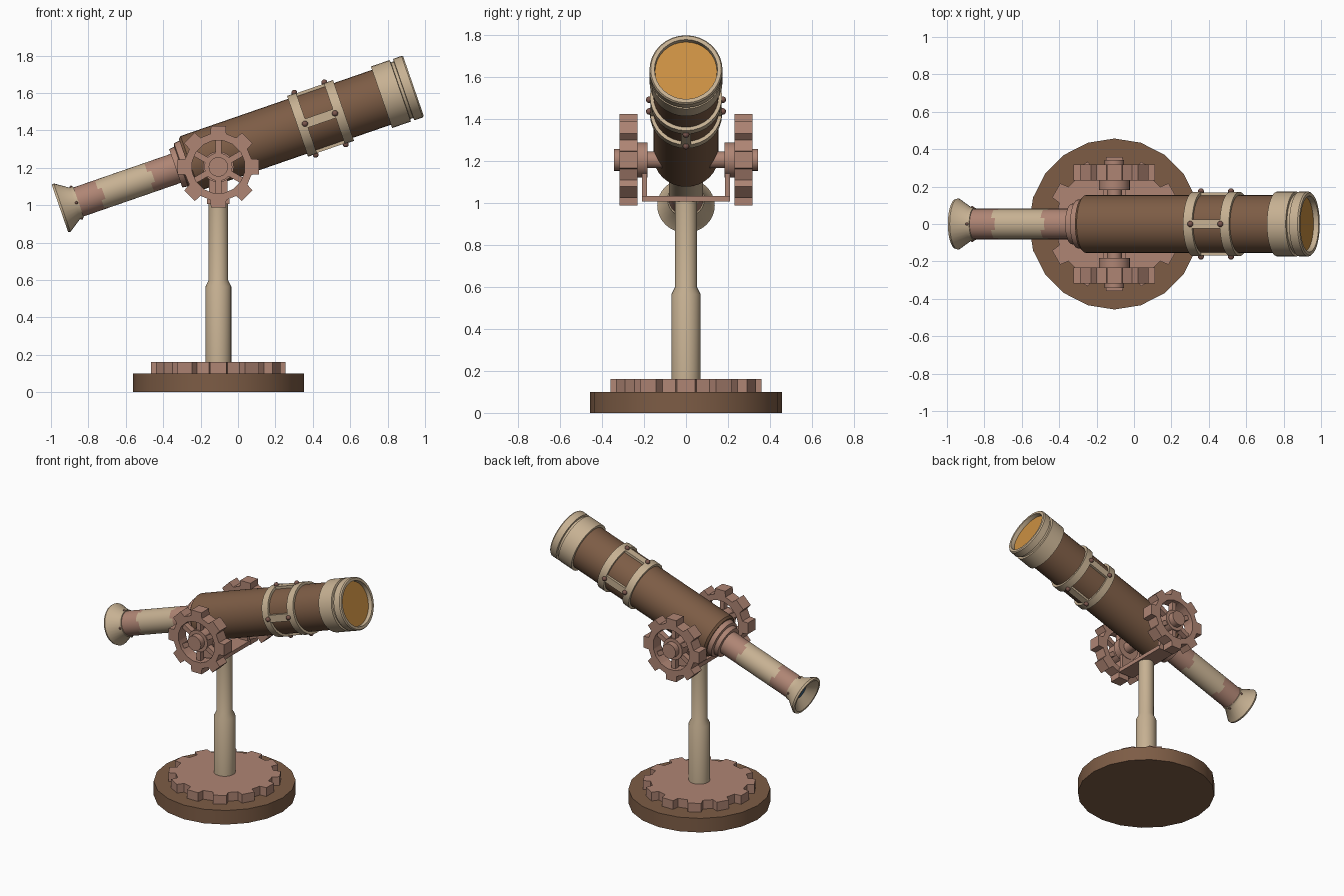
import bpy, bmesh, math
from mathutils import Matrix, Vector

if "Cube" in bpy.data.objects:
    bpy.data.objects.remove(bpy.data.objects["Cube"])

def material(name, rgb):
    m = bpy.data.materials.new(name)
    m.diffuse_color = (*rgb, 1)
    m.use_nodes = True
    m.node_tree.nodes["Principled BSDF"].inputs["Base Color"].default_value = m.diffuse_color
    return m

BROWN = material("dark_wood_brown", (0.205, 0.108, 0.060))
BEIGE = material("pale_brass", (0.57, 0.44, 0.29))
PINK = material("copper_pink", (0.43, 0.235, 0.175))
RIVET = material("dark_copper", (0.20, 0.095, 0.075))
AMBER = material("amber_glass", (0.60, 0.28, 0.055))
BLUE = material("blue_glass", (0.045, 0.13, 0.24))

CX, PIVOT_Z = -0.105, 1.205
# Optical axis: local z runs from the eyepiece to the front lens, local -x is up
AXIS = Matrix.Translation((-0.952, 0, 0.983)) @ Matrix.Rotation(math.radians(90 - 19.06), 4, 'Y')

def finish(name, bm, mats, matrix=Matrix(), angle=35):
    bmesh.ops.recalc_face_normals(bm, faces=bm.faces)
    bm.transform(matrix)
    me = bpy.data.meshes.new(name)
    bm.to_mesh(me)
    bm.free()
    for m in mats:
        me.materials.append(m)
    ob = bpy.data.objects.new(name, me)
    bpy.context.collection.objects.link(ob)
    bpy.ops.object.select_all(action='DESELECT')
    ob.select_set(True)
    bpy.context.view_layer.objects.active = ob
    bpy.ops.object.shade_smooth_by_angle(angle=math.radians(angle))
    return ob

def lathe(name, profile, mats, matrix=Matrix(), n=32, rule=None, closed=False):
    """Spin (radius, height) points round z; rule(angle, height) picks the material."""
    bm = bmesh.new()
    rings = []
    for r, z in profile:
        if r == 0:
            rings.append([bm.verts.new((0, 0, z))] * n)
        else:
            rings.append([bm.verts.new((r * math.cos(math.tau * i / n), r * math.sin(math.tau * i / n), z))
                          for i in range(n)])
    pairs = list(zip(rings, rings[1:])) + ([(rings[-1], rings[0])] if closed else [])
    for a, b in pairs:
        for i in range(n):
            j = (i + 1) % n
            quad = list(dict.fromkeys((a[i], a[j], b[j], b[i])))
            f = bm.faces.new(quad)
            if rule:
                c = f.calc_center_median()
                f.material_index = rule(math.atan2(c.y, c.x), c.z)
    return finish(name, bm, mats, matrix)

def rod(name, r, z0, z1, mat, matrix=Matrix(), n=24):
    return lathe(name, [(0, z0), (r, z0), (r, z1), (0, z1)], [mat], matrix, n)

def box(name, size, centre, mat, matrix=Matrix()):
    bm = bmesh.new()
    bmesh.ops.create_cube(bm, size=1, matrix=Matrix.Translation(centre) @ Matrix.Diagonal((*size, 1)))
    return finish(name, bm, [mat], matrix)

def gear(name, teeth, root, tip, hole, depth, mat, matrix):
    """Flat gear with trapezoid teeth, with an optional central hole."""
    bm = bmesh.new()
    outer, inner = [], []
    for t in range(teeth):
        for frac, r in ((-0.30, root), (-0.23, tip), (0.23, tip), (0.30, root)):
            a = math.tau * (t + frac) / teeth
            d = Vector((math.cos(a), math.sin(a), 0))
            outer.append(bm.verts.new(d * r))
            if hole:
                inner.append(bm.verts.new(d * hole))
    n = len(outer)
    if hole:
        for i in range(n):
            j = (i + 1) % n
            bm.faces.new((outer[i], outer[j], inner[j], inner[i]))
    else:
        bm.faces.new(outer)
    res = bmesh.ops.extrude_face_region(bm, geom=bm.faces[:])
    bmesh.ops.translate(bm, vec=(0, 0, depth),
                        verts=[v for v in res["geom"] if isinstance(v, bmesh.types.BMVert)])
    return finish(name, bm, [mat], matrix, 25)

# Base, base gear and stepped column
stand = Matrix.Translation((CX, 0, 0))
lathe("base_disc", [(0, 0), (0.457, 0), (0.457, 0.10), (0, 0.10)], [BROWN], stand, 20)
gear("base_gear", 12, 0.315, 0.362, 0, 0.065, PINK, Matrix.Translation((CX, 0, 0.097)))
lathe("column", [(0, 0.15), (0.069, 0.15), (0.069, 0.565), (0.052, 0.60), (0.052, 1.01), (0, 1.01)],
      [BEIGE], stand, 24)

# Yoke, axle and the two side wheels
box("yoke_floor", (0.12, 0.42, 0.028), (CX, 0, 1.02), PINK)
rod("axle", 0.04, -0.24, 0.24, PINK, Matrix.Translation((CX, 0, PIVOT_Z)) @ Matrix.Rotation(math.pi / 2, 4, 'X'))
for side, label in ((-1, "front"), (1, "back")):
    box(label + "_yoke_arm", (0.10, 0.024, 0.19), (CX, side * 0.198, 1.11), PINK)
    # local z points outwards along the axle
    out = Matrix.Translation((CX, 0, PIVOT_Z)) @ Matrix.Rotation(-side * math.pi / 2, 4, 'X')
    rod(label + "_yoke_collar", 0.083, 0.183, 0.235, PINK, out)
    gear(label + "_wheel_rim", 8, 0.182, 0.222, 0.142, 0.085, PINK, out @ Matrix.Translation((0, 0, 0.232)))
    rod(label + "_wheel_hub", 0.075, 0.23, 0.30, PINK, out)
    rod(label + "_wheel_cap", 0.052, 0.29, 0.342, PINK, out)
    for k in range(6):
        box(f"{label}_wheel_spoke_{k + 1}", (0.10, 0.032, 0.04), (0.105, 0, 0.272), PINK,
            out @ Matrix.Rotation(math.radians(30 + 60 * k), 4, 'Z'))

# Eyepiece cup with its blue lens
lathe("eyepiece_cup", [(0.133, 0.0), (0.137, 0.012), (0.088, 0.085), (0.088, 0.105), (0.058, 0.105),
                       (0.058, 0.055), (0.118, 0.0)], [BEIGE], AXIS, closed=True)
rod("eyepiece_lens", 0.062, 0.055, 0.065, BLUE, AXIS)

# Draw tube: pale brass with notched copper sleeves at both ends
def sleeve(a, z):
    notch = 0.022 if math.cos(4 * a) > 0 else 0.0
    return 1 if z < 0.225 + notch or z > 0.505 + notch else 0
heights = [0.09, 0.225, 0.247, 0.505, 0.527, 0.68]
lathe("draw_tube", [(0.082, z) for z in heights], [BEIGE, PINK], AXIS, rule=sleeve)

# Main barrel with its rear collar
lathe("rear_collar", [(0.08, 0.655), (0.108, 0.655), (0.112, 0.685), (0.130, 0.69), (0.135, 0.73), (0.08, 0.73)],
      [PINK], AXIS, closed=True)
lathe("main_barrel", [(0, 0.722), (0.143, 0.722), (0.155, 0.736), (0.155, 1.85), (0, 1.85)], [BROWN], AXIS)

# Front cap with a groove, and the amber lens set inside it
lathe("front_cap", [(0.155, 1.819), (0.174, 1.819), (0.174, 1.925), (0.160, 1.927), (0.160, 1.943),
                    (0.174, 1.945), (0.174, 1.992), (0.168, 2.0), (0.150, 2.0), (0.146, 1.96), (0.146, 1.83)],
      [BEIGE], AXIS, closed=True)
rod("front_lens", 0.15, 1.955, 1.972, AMBER, AXIS, 32)

# Reinforcing bands, straps and rivets
for k, (a, b) in enumerate(((1.344, 1.395), (1.552, 1.604))):
    lathe(f"barrel_band_{k + 1}", [(0.15, a), (0.172, a), (0.172, b), (0.15, b)], [BEIGE], AXIS, closed=True)
for q in range(4):
    turn = AXIS @ Matrix.Rotation(q * math.pi / 2, 4, 'Z')
    box(f"barrel_strap_{q + 1}", (0.02, 0.05, 0.19), (0.159, 0, 1.474), BEIGE, turn)
    for k, (r, s, size) in enumerate(((0.175, 1.386, 0.016), (0.175, 1.556, 0.016), (0.088, 0.093, 0.008))):
        bm = bmesh.new()
        bmesh.ops.create_uvsphere(bm, u_segments=12, v_segments=8, radius=size)
        finish(f"rivet_{q + 1}_{k + 1}", bm, [RIVET], turn @ Matrix.Translation((r, 0, s)), 60)
